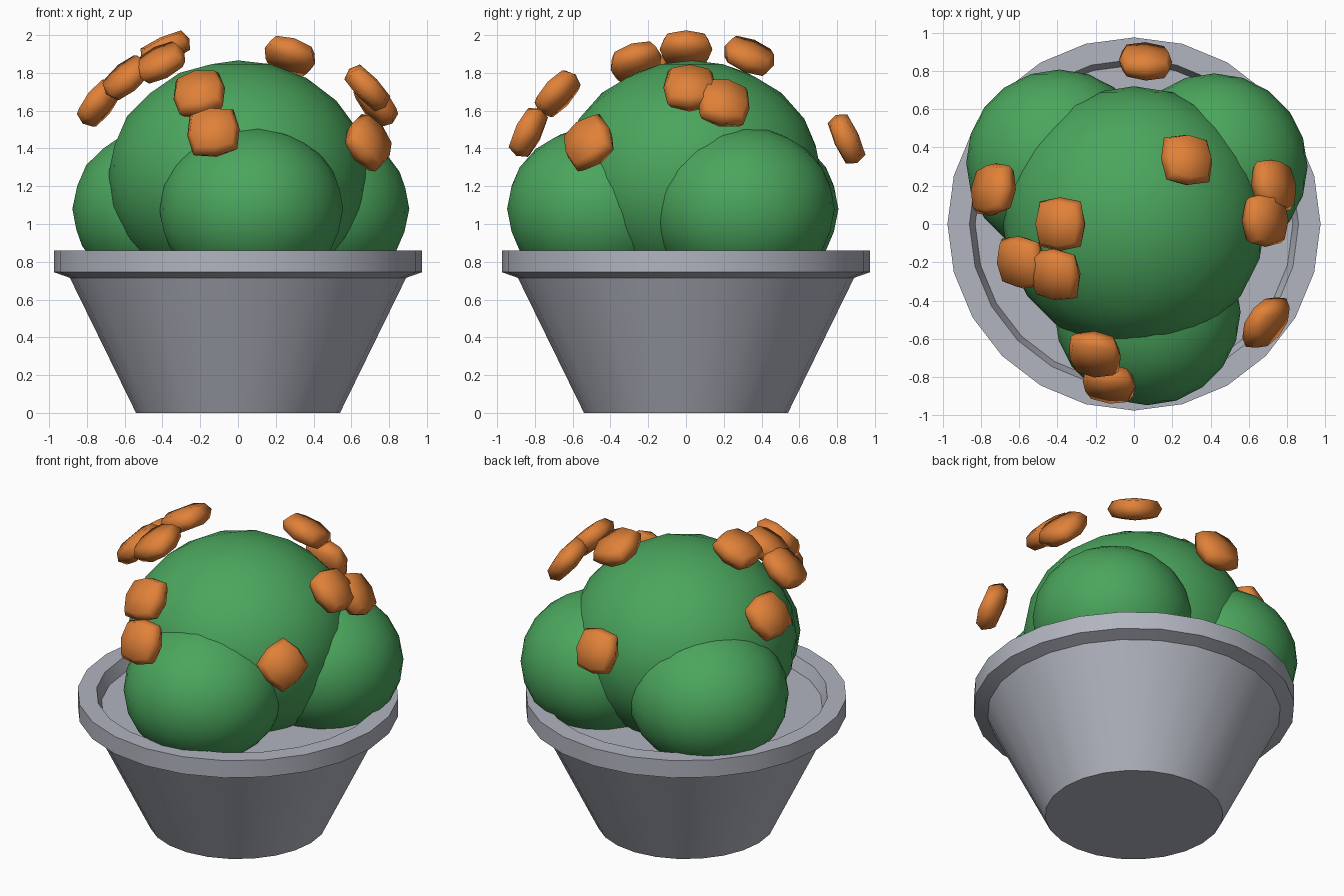
import bpy, bmesh, math
from mathutils import Vector

if "Cube" in bpy.data.objects:
    bpy.data.objects.remove(bpy.data.objects["Cube"])


def material(name, rgb):
    mat = bpy.data.materials.new(name)
    mat.use_nodes = True
    mat.diffuse_color = (*rgb, 1)
    mat.node_tree.nodes["Principled BSDF"].inputs["Base Color"].default_value = (*rgb, 1)
    return mat


grey = material("pot grey", (0.44, 0.46, 0.52))
green = material("leaf green", (0.07, 0.38, 0.11))
orange = material("bloom orange", (0.75, 0.22, 0.04))


def add_object(name, bm, mat, angle):
    bmesh.ops.recalc_face_normals(bm, faces=bm.faces)
    mesh = bpy.data.meshes.new(name)
    bm.to_mesh(mesh)
    bm.free()
    mesh.materials.append(mat)
    obj = bpy.data.objects.new(name, mesh)
    bpy.context.collection.objects.link(obj)
    bpy.ops.object.select_all(action="DESELECT")
    obj.select_set(True)
    bpy.context.view_layer.objects.active = obj
    bpy.ops.object.shade_smooth_by_angle(angle=math.radians(angle))
    return obj


# Pot: lathed profile with an overhanging rim and a shallow inner floor
def lathe(profile, sides):
    bm = bmesh.new()
    rings = []
    for radius, z in profile:
        turn = [2 * math.pi * i / sides for i in range(sides)]
        rings.append([bm.verts.new((radius * math.cos(a), radius * math.sin(a), z)) for a in turn])
    for low, high in zip(rings, rings[1:]):
        for i in range(sides):
            j = (i + 1) % sides
            bm.faces.new((low[i], low[j], high[j], high[i]))
    bm.faces.new(rings[0])
    bm.faces.new(rings[-1])
    return bm


pot_profile = [(0.54, 0), (0.89, 0.715), (0.975, 0.745), (0.975, 0.86), (0.86, 0.86), (0.83, 0.78)]
add_object("pot", lathe(pot_profile, 24), grey, 30)


# Foliage: one large mound and three smaller ones, slightly squashed
def mound(name, centre, radius):
    bm = bmesh.new()
    bmesh.ops.create_icosphere(bm, subdivisions=3, radius=radius)
    bmesh.ops.scale(bm, vec=(1, 1, 0.9), verts=bm.verts)
    obj = add_object(name, bm, green, 60)
    obj.location = centre


mound("main_foliage", (0, 0.03, 1.245), 0.69)
mound("front_foliage", (0.07, -0.46, 1.08), 0.487)
mound("left_foliage", (0.42, 0.30, 1.08), 0.487)
mound("right_foliage", (-0.39, 0.32, 1.08), 0.487)


# Blooms: flattened rounded blocks facing outward from the dome centre
def bloom(name, centre):
    bm = bmesh.new()
    bmesh.ops.create_cube(bm, size=2)
    bmesh.ops.subdivide_edges(bm, edges=bm.edges, cuts=1, use_grid_fill=True)
    for v in bm.verts:
        axes_used = sum(abs(c) > 0.5 for c in v.co)
        v.co *= {1: 1, 2: 0.84, 3: 0.7}[axes_used]
    bmesh.ops.scale(bm, vec=(0.14, 0.14, 0.068), verts=bm.verts)
    obj = add_object(name, bm, orange, 80)
    outward = Vector(centre) - Vector((0, 0, 1.07))
    obj.rotation_mode = "QUATERNION"
    obj.rotation_quaternion = Vector((0, 0, 1)).rotation_difference(outward)
    obj.location = centre


bloom_spots = [
    (0.06, 0.85, 1.45), (0.275, 0.335, 1.89), (0.73, 0.2, 1.64), (0.685, 0.02, 1.72),
    (0.69, -0.515, 1.43), (-0.205, -0.68, 1.69), (-0.13, -0.835, 1.485), (-0.385, 0, 1.925),
    (-0.59, -0.2, 1.775), (-0.41, -0.265, 1.855), (-0.735, 0.18, 1.64),
]
for number, spot in enumerate(bloom_spots, 1):
    bloom(f"bloom_{number}", spot)
